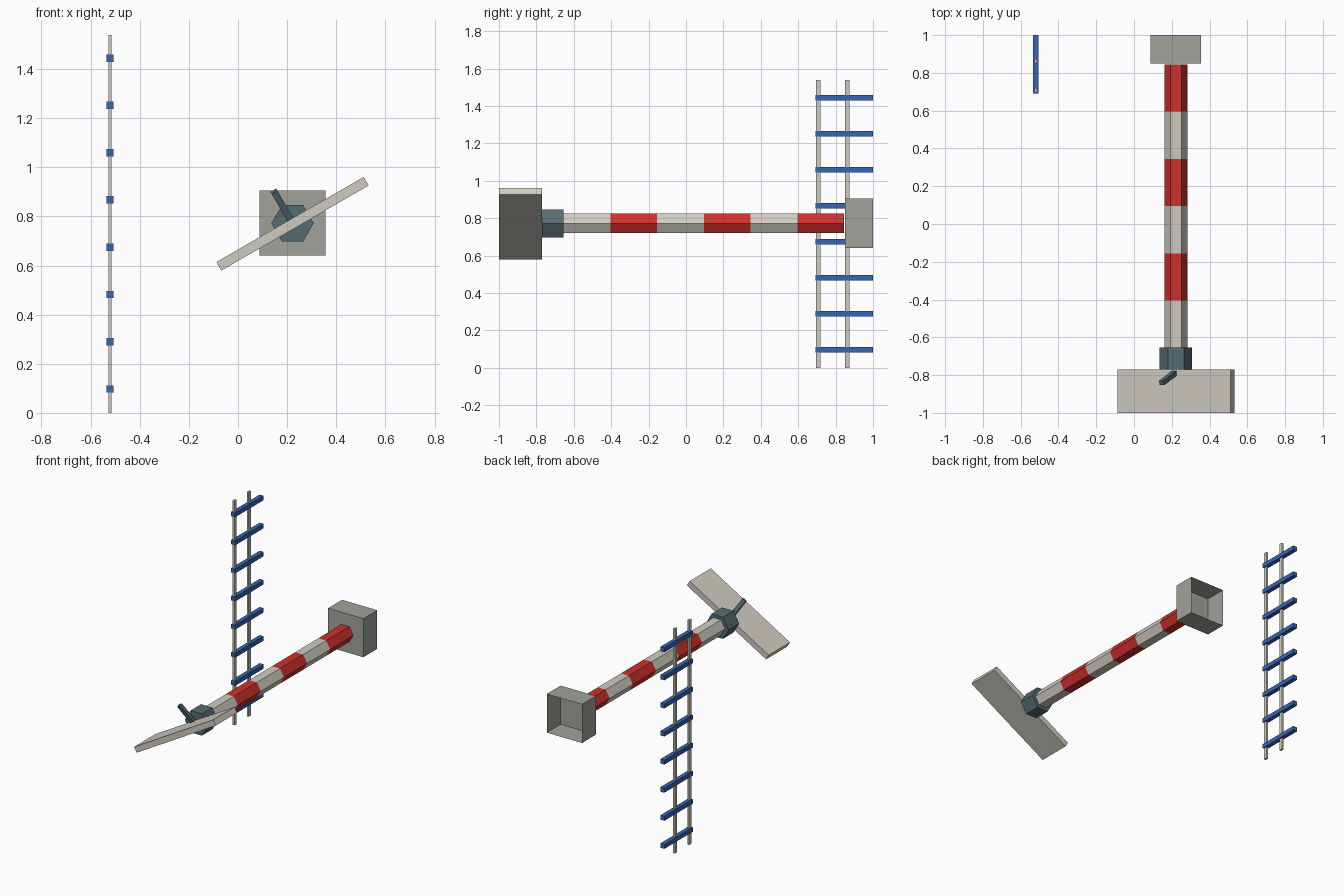
import bpy, bmesh
from math import radians
from mathutils import Matrix, Vector

if "Cube" in bpy.data.objects:
    bpy.data.objects.remove(bpy.data.objects["Cube"])


def material(name, rgb):
    m = bpy.data.materials.new(name)
    m.diffuse_color = (*rgb, 1)
    m.use_nodes = True
    m.node_tree.nodes["Principled BSDF"].inputs["Base Color"].default_value = m.diffuse_color
    return m


RED = material("red", (0.62, 0.03, 0.025))
CREAM = material("cream", (0.62, 0.6, 0.53))
STEEL = material("steel", (0.09, 0.15, 0.17))
BLUE = material("blue", (0.035, 0.13, 0.45))
GREY = material("grey", (0.36, 0.36, 0.33))


def finish(bm, name, mat):
    mesh = bpy.data.meshes.new(name)
    bm.to_mesh(mesh)
    bm.free()
    mesh.materials.append(mat)
    ob = bpy.data.objects.new(name, mesh)
    bpy.context.collection.objects.link(ob)
    return ob


def box(name, centre, size, mat, rot=Matrix(), open_back=False):
    bm = bmesh.new()
    xf = Matrix.Translation(centre) @ rot @ Matrix.Diagonal((*size, 1))
    bmesh.ops.create_cube(bm, size=1, matrix=xf)
    if open_back:
        bm.normal_update()
        back = [f for f in bm.faces if f.normal.y > 0.9]
        bmesh.ops.delete(bm, geom=back, context='FACES_ONLY')
    return finish(bm, name, mat)


def hex_bar(name, y0, y1, radius, mat):
    # six-sided bar along y with flat top and bottom
    bm = bmesh.new()
    xf = Matrix.Translation((CX, (y0 + y1) / 2, CZ)) @ Matrix.Rotation(radians(90), 4, 'X')
    bmesh.ops.create_cone(bm, cap_ends=True, segments=6, radius1=radius,
                          radius2=radius, depth=y1 - y0,
                          matrix=xf @ Matrix.Rotation(radians(30), 4, 'Z'))
    # make sure that vertices point along x
    bm.verts.ensure_lookup_table()
    if max(abs(v.co.x - CX) for v in bm.verts) < radius * 0.95:
        bmesh.ops.rotate(bm, cent=(CX, 0, CZ), verts=bm.verts,
                         matrix=Matrix.Rotation(radians(30), 3, 'Y'))
    return finish(bm, name, mat)


CX, CZ = 0.222, 0.772

# striped pole
for i in range(6):
    y = -0.655 + 0.25 * i
    hex_bar(f"pole_band_{i + 1}", y, min(y + 0.25, 0.85), 0.06, RED if i % 2 else CREAM)

# collar and open socket at the pole ends
hex_bar("collar", -0.77, -0.655, 0.086, STEEL)
box("socket", (CX, 0.925, CZ + 0.001), (0.267, 0.15, 0.265), GREY, open_back=True)

# tilted board with a lever standing on it
tilt = Matrix.Rotation(radians(-30), 4, 'Y')
box("board", (CX, -0.885, CZ - 0.002), (0.693, 0.23, 0.04), CREAM, tilt)
lean = tilt @ Matrix.Rotation(radians(21), 4, 'X')
tip = Vector((0.146, -0.842, 0.903))
length = 0.165
axis = lean.to_3x3() @ Vector((0, 0, 1))
box("lever", tip - axis * length / 2, (0.027, 0.025, length), STEEL, lean)

# ladder
for i, y in enumerate((0.707, 0.862)):
    box(f"ladder_rail_{i + 1}", (-0.521, y, 0.769), (0.014, 0.024, 1.538), CREAM)
for i in range(8):
    box(f"ladder_rung_{i + 1}", (-0.521, 0.846, 0.097 + 0.1925 * i), (0.03, 0.308, 0.03), BLUE)
